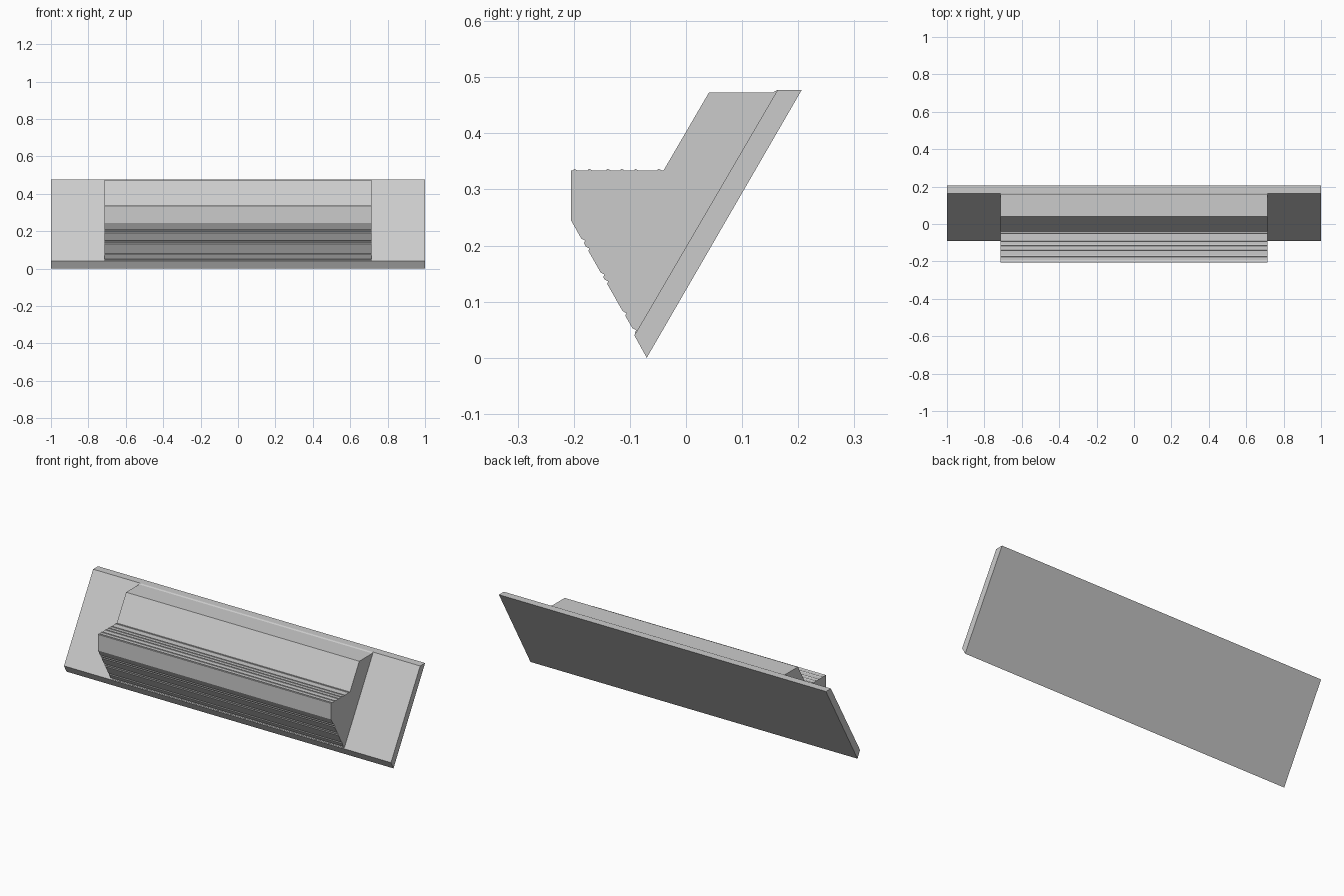
import bpy
import bmesh
from mathutils import Vector

cube = bpy.data.objects.get("Cube")
if cube:
    bpy.data.objects.remove(cube, do_unlink=True)

grey = bpy.data.materials.new("plain grey")
grey.use_nodes = True
colour = (0.6, 0.6, 0.6, 1)
grey.diffuse_color = colour
grey.node_tree.nodes["Principled BSDF"].inputs["Base Color"].default_value = colour


def extrude_profile(name, profile, half_width):
    """Sweep a closed (y, z) profile along x, centred on x = 0."""
    bm = bmesh.new()
    face = bm.faces.new([bm.verts.new((-half_width, y, z)) for y, z in profile])
    swept = bmesh.ops.extrude_face_region(bm, geom=[face])
    verts = [v for v in swept["geom"] if isinstance(v, bmesh.types.BMVert)]
    bmesh.ops.translate(bm, verts=verts, vec=(2 * half_width, 0, 0))
    bmesh.ops.recalc_face_normals(bm, faces=bm.faces)
    mesh = bpy.data.meshes.new(name)
    bm.to_mesh(mesh)
    bm.free()
    mesh.materials.append(grey)
    obj = bpy.data.objects.new(name, mesh)
    bpy.context.collection.objects.link(obj)
    return obj


def ridged_edge(start, end, ridges, height, width):
    """Profile points from start towards end, with a small saw ridge at each fraction."""
    a, b = Vector(start), Vector(end)
    along = (b - a).normalized()
    outward = Vector((-along.y, along.x))
    points = [a]
    for t in ridges:
        foot = a.lerp(b, t)
        points += [foot, foot + along * width * 0.3 + outward * height,
                   foot + along * width]
    return [tuple(p) for p in points]


# Slanted backing plate
plate_bottom, plate_top = (-0.092, 0.04), (0.163, 0.477)
extrude_profile("backing_plate",
                [(-0.07, 0), (0.206, 0.477), plate_top, plate_bottom], 1.0)

# Stepped moulding with fine ridges on its underside and lower ledge
foot, nose_low = (-0.09, 0.043), (-0.205, 0.245)
nose_top, ledge_back = (-0.205, 0.334), (-0.04, 0.334)
underside = ridged_edge(foot, nose_low, [0.01, 0.16, 0.44, 0.5, 0.73, 0.8],
                        -0.004, 0.009)
# Ridges point away from the solid on both edges
underside = [(y, z) for y, z in underside]
ledge = ridged_edge(nose_top, ledge_back, [0.02, 0.18, 0.38, 0.53, 0.68, 0.93],
                    0.003, 0.008)
profile = underside + [nose_low] + ledge + [
    ledge_back, (0.041, 0.473), (0.155, 0.473), (0.16, 0.476), plate_top]
extrude_profile("stepped_moulding", profile, 0.713)
